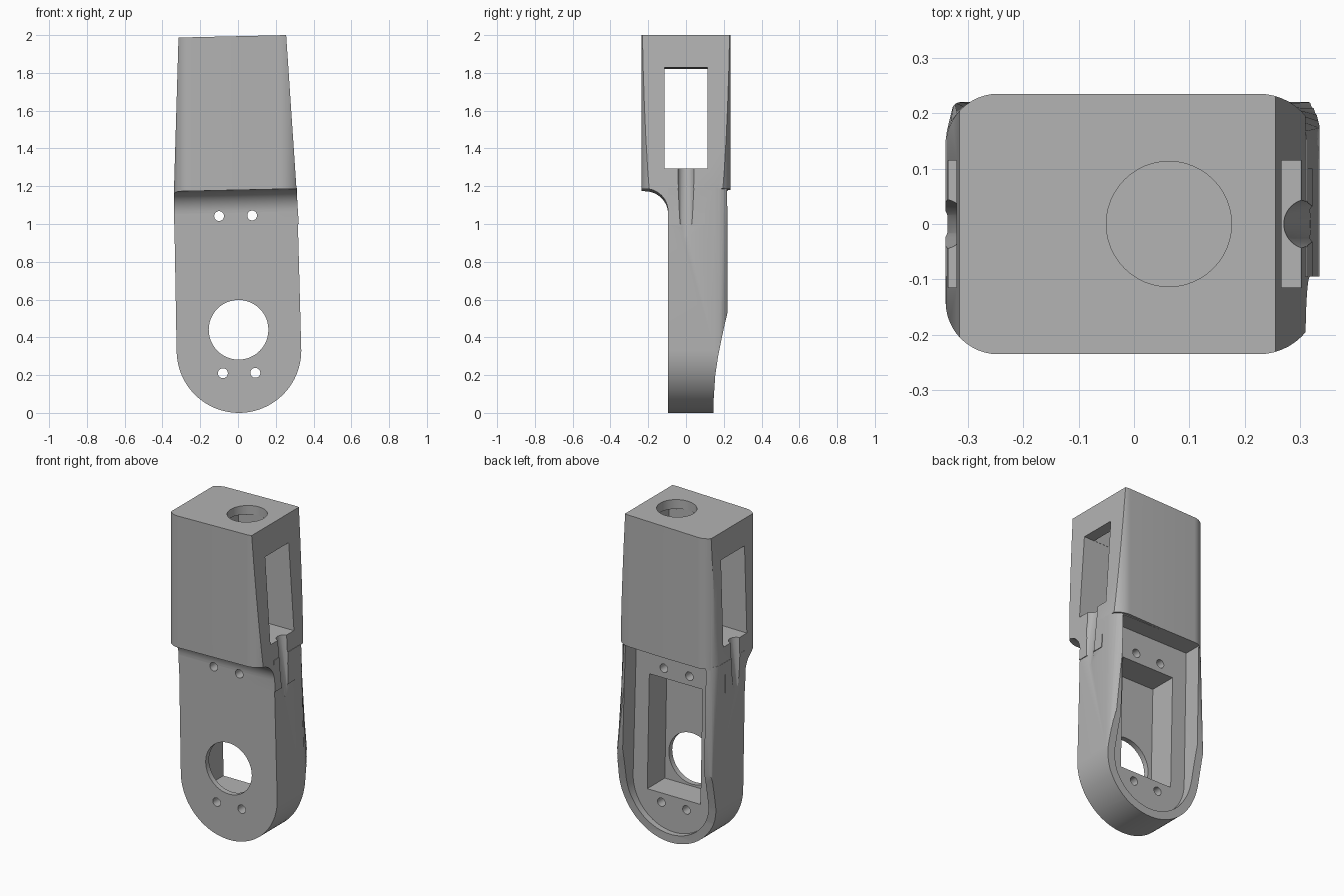
import bpy, bmesh
from math import sin, cos, pi, radians
from mathutils import Vector

cube = bpy.data.objects.get("Cube")
if cube:
    bpy.data.objects.remove(cube)

grey = bpy.data.materials.new("plain_grey")
grey.use_nodes = True
grey.diffuse_color = (0.45, 0.45, 0.45, 1)
grey.node_tree.nodes["Principled BSDF"].inputs["Base Color"].default_value = grey.diffuse_color


def arc(cx, cy, r, start, end, n=12):
    angles = [radians(start + (end - start) * i / n) for i in range(n + 1)]
    return [(cx + r * cos(a), cy + r * sin(a)) for a in angles]


def finish(name, bm):
    bmesh.ops.recalc_face_normals(bm, faces=bm.faces)
    mesh = bpy.data.meshes.new(name)
    bm.to_mesh(mesh)
    bm.free()
    mesh.materials.append(grey)
    obj = bpy.data.objects.new(name, mesh)
    bpy.context.collection.objects.link(obj)
    return obj


def prism_mesh(points, axis, lo, hi):
    place = {"x": lambda a, b, t: (t, a, b),
             "y": lambda a, b, t: (a, t, b),
             "z": lambda a, b, t: (a, b, t)}[axis]
    bm = bmesh.new()
    ends = [[bm.verts.new(place(a, b, t)) for a, b in points] for t in (lo, hi)]
    bm.faces.new(ends[0])
    bm.faces.new(ends[1])
    for i in range(len(points)):
        j = (i + 1) % len(points)
        bm.faces.new((ends[0][i], ends[0][j], ends[1][j], ends[1][i]))
    return bm


def prism(name, points, axis, lo, hi, tilt=0.0):
    bm = prism_mesh(points, axis, lo, hi)
    for v in bm.verts:
        v.co.z += tilt * v.co.x
    return finish(name, bm)


def rect(a0, a1, b0, b1):
    return [(a0, b0), (a1, b0), (a1, b1), (a0, b1)]


def rod(name, start, end, r):
    start, end = Vector(start), Vector(end)
    turn = (end - start).to_track_quat("Z", "Y")
    bm = prism_mesh(arc(0, 0, r, 0, 352.5, 47), "z", 0, (end - start).length)
    for v in bm.verts:
        v.co = start + turn @ v.co
    return finish(name, bm)


def combine(target, other, operation="DIFFERENCE"):
    mod = target.modifiers.new("join", "BOOLEAN")
    mod.operation, mod.solver, mod.object = operation, "EXACT", other
    bpy.context.view_layer.objects.active = target
    bpy.ops.object.modifier_apply(modifier=mod.name)
    bpy.data.objects.remove(other)


def outline(inset, top):
    # Straight leaning sides closed by a round lower end
    r = 0.33 - inset
    return arc(0.005, 0.33, r, 180, 360, 40) + [(0.312 - inset, top), (-0.34 + inset, top)]


# Upper block: rounded prism trimmed by leaning sides and a sloped top
section = (arc(0.225, 0.125, 0.11, 0, 90) + arc(-0.245, 0.14, 0.095, 90, 180)
           + arc(-0.245, -0.14, 0.095, 180, 270) + arc(0.225, -0.125, 0.11, 270, 360))
bracket = prism("leg_bracket", section, "z", 1.0, 2.1)
sides = [(-0.345, 0.95), (0.325, 0.95), (0.31, 1.18), (0.255, 2.0), (-0.315, 1.987), (-0.339, 1.18)]
combine(bracket, prism("side_trim", sides, "y", -0.5, 0.5), "INTERSECT")

# Concave fillet under the front and a flat ledge at the back
fillet = arc(-0.215, 1.06, 0.12, 0, 90) + [(-0.4, 1.18), (-0.4, 0.9), (-0.095, 0.9)]
combine(bracket, prism("fillet_cut", fillet, "x", -0.6, 0.6, 0.022))
combine(bracket, prism("ledge_cut", rect(0.1, 0.5, 0.9, 1.18), "x", -0.6, 0.6, 0.022))

# Lower arm with rounded back edges
bm = prism_mesh(outline(0, 1.19), "y", -0.095, 0.22)
back_edges = [e for e in bm.edges
              if all(v.co.y > 0.2 for v in e.verts) and not all(v.co.z > 1.1 for v in e.verts)]
bmesh.ops.bevel(bm, geom=back_edges, offset=0.07, segments=6, profile=0.5, affect="EDGES")
combine(bracket, finish("lower_arm", bm), "UNION")

# Back of the arm thins towards the round end
taper = [(0.145, -0.1), (0.145, 0.05), (0.155, 0.2), (0.17, 0.3), (0.19, 0.4),
         (0.205, 0.47), (0.222, 0.54), (0.5, 0.54), (0.5, -0.1)]
combine(bracket, prism("taper_cut", taper, "x", -0.6, 0.6))

# Back pocket, motor window and shaft opening
combine(bracket, prism("pocket_cut", outline(0.05, 1.18), "y", 0.11, 0.5))
window = [(-0.176, 0.27), (0.188, 0.27), (0.174, 0.985), (-0.19, 0.985)]
combine(bracket, prism("window_cut", window, "y", -0.062, 0.3))
combine(bracket, rod("shaft_cut", (0.003, -0.3, 0.44), (0.003, 0.3, 0.44), 0.158))

# Screw holes
for x, z in [(-0.08, 0.21), (0.092, 0.212), (-0.1, 1.042), (0.075, 1.045)]:
    combine(bracket, rod("screw_cut", (x, -0.3, z), (x, 0.3, z), 0.026))

# Upper motor slot, raised chamber and top opening
combine(bracket, prism("slot_cut", rect(-0.115, 0.115, 1.29, 1.825), "x", -0.6, 0.6, 0.01))
combine(bracket, prism("chamber_cut", rect(-0.075, 0.195, -0.114, 0.114), "z", 1.7, 1.94))
combine(bracket, rod("top_cut", (0.063, 0, 1.8), (0.063, 0, 2.2), 0.113))

# Cable grooves fading down both sides
for name, upper, lower in [("left", 0.312, 0.362), ("right", -0.342, -0.386)]:
    combine(bracket, rod(name + "_groove", (upper, 0, 1.32), (lower, 0, 0.94), 0.045))

# Smooth shading with crisp edges
bpy.ops.object.select_all(action="DESELECT")
bracket.select_set(True)
bpy.context.view_layer.objects.active = bracket
bpy.ops.object.shade_smooth_by_angle(angle=radians(30))
